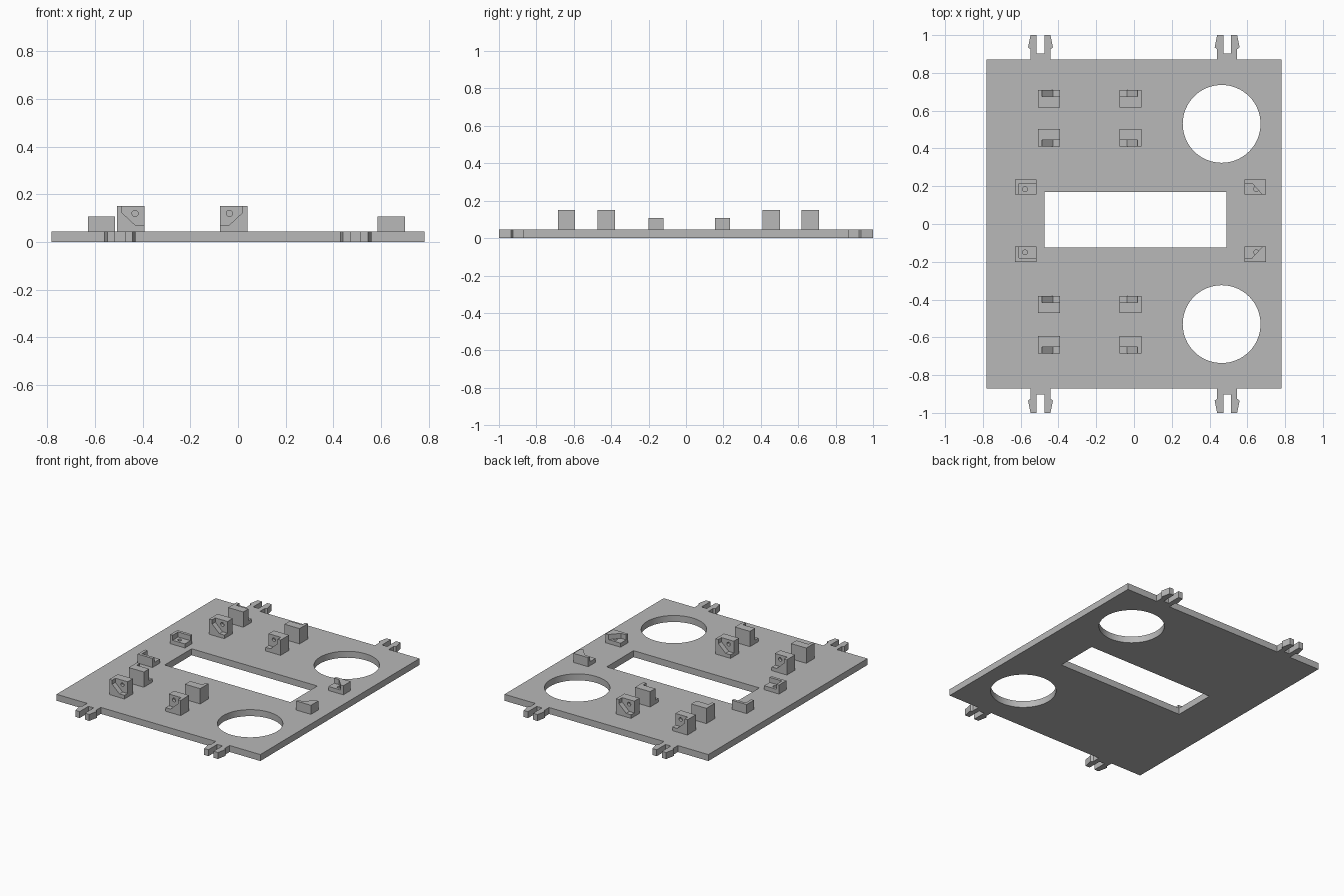
import bpy, bmesh, math

if "Cube" in bpy.data.objects:
    bpy.data.objects.remove(bpy.data.objects["Cube"], do_unlink=True)

grey = bpy.data.materials.new("plain_grey")
grey.use_nodes = True
colour = (0.48, 0.48, 0.48, 1)
grey.diffuse_color = colour
grey.node_tree.nodes["Principled BSDF"].inputs["Base Color"].default_value = colour

THICK = 0.045


def prism(name, profile, low, high, place=lambda u, v, w: (u, v, w)):
    """Extrude a (u, v) profile along w and place it in the scene."""
    bm = bmesh.new()
    rings = [[bm.verts.new(place(u, v, w)) for u, v in profile] for w in (low, high)]
    bm.faces.new(rings[0])
    bm.faces.new(rings[1])
    n = len(profile)
    for i in range(n):
        j = (i + 1) % n
        bm.faces.new((rings[0][i], rings[0][j], rings[1][j], rings[1][i]))
    bmesh.ops.recalc_face_normals(bm, faces=bm.faces)
    mesh = bpy.data.meshes.new(name)
    bm.to_mesh(mesh)
    bm.free()
    mesh.materials.append(grey)
    obj = bpy.data.objects.new(name, mesh)
    bpy.context.collection.objects.link(obj)
    return obj


def rect(u0, u1, v0, v1):
    return [(u0, v0), (u1, v0), (u1, v1), (u0, v1)]


def circle(u, v, r, n):
    return [(u + r * math.cos(math.tau * i / n), v + r * math.sin(math.tau * i / n))
            for i in range(n)]


def cut(obj, cutter):
    cutter.hide_render = True
    mod = obj.modifiers.new("cut", "BOOLEAN")
    mod.operation = "DIFFERENCE"
    mod.solver = "EXACT"
    mod.object = cutter
    bpy.context.view_layer.objects.active = obj
    bpy.ops.object.modifier_apply(modifier=mod.name)
    bpy.data.objects.remove(cutter, do_unlink=True)


def smooth(obj):
    bpy.ops.object.select_all(action="DESELECT")
    obj.select_set(True)
    bpy.context.view_layer.objects.active = obj
    bpy.ops.object.shade_smooth_by_angle(angle=math.radians(30))


# Base plate with a window and two round openings
plate = prism("base_plate", rect(-0.782, 0.782, -0.872, 0.872), 0, THICK)
cut(plate, prism("window_cutter", rect(-0.475, 0.49, -0.125, 0.17), -0.1, 0.2))
for side in (-1, 1):
    cut(plate, prism("round_cutter", circle(0.464, side * 0.53, 0.206, 64), -0.1, 0.2))
smooth(plate)

# Split snap clips on the front and back edges
half = [(0.053, 0.872), (0.053, 0.925), (0.066, 0.935), (0.053, 1.0), (0.02, 1.0), (0.02, 0.903)]
clip = half + [(-u, v) for u, v in reversed(half)]
for side, end in ((-1, "front"), (1, "back")):
    for x, hand in ((-0.495, "right"), (0.493, "left")):
        prism(f"{end}_{hand}_clip", clip, 0, THICK,
              lambda u, v, w: (x + u, side * v, w))


def bracket(name, width, height, depth, pocket, hole, place):
    """Block with an open pocket in its w = 0 face and a small blind hole."""
    block = prism(name, rect(0, width, 0, height), 0, depth, place)
    over = [(pocket[0][0], height + 0.05)] + pocket
    over += [(width + 0.05, pocket[-1][1]), (width + 0.05, height + 0.05)]
    cut(block, prism("pocket_cutter", over, -0.05, 0.035, place))
    cut(block, prism("hole_cutter", circle(*hole, 0.013, 16), 0.034, 0.055, place))
    smooth(block)


# Upright brackets, pockets facing outwards from each pair
chamfered = [(0.022, 0.077), (0.078, 0.025)]
for x, sx in ((-0.508, 1), (0.04, -1)):
    for y, sy in ((0.71, -1), (0.41, 1), (-0.38, -1), (-0.685, 1)):
        bracket("upright_bracket", 0.116, 0.106, 0.092, chamfered, (0.076, 0.075),
                lambda u, v, w: (x + sx * u, y + sy * w, THICK + v))

# Low corner brackets beside the window, pockets facing up
square = [(0.02, 0.02)]
sloped = [(0.02, 0.08), (0.075, 0.02)]
for x, sx, pocket in ((-0.63, 1, square), (0.70, -1, sloped)):
    for y, sy in ((0.235, -1), (-0.2, 1)):
        bracket("low_bracket", 0.114, 0.08, 0.063, pocket, (0.053, 0.05),
                lambda u, v, w: (x + sx * u, y + sy * v, THICK + 0.063 - w))
